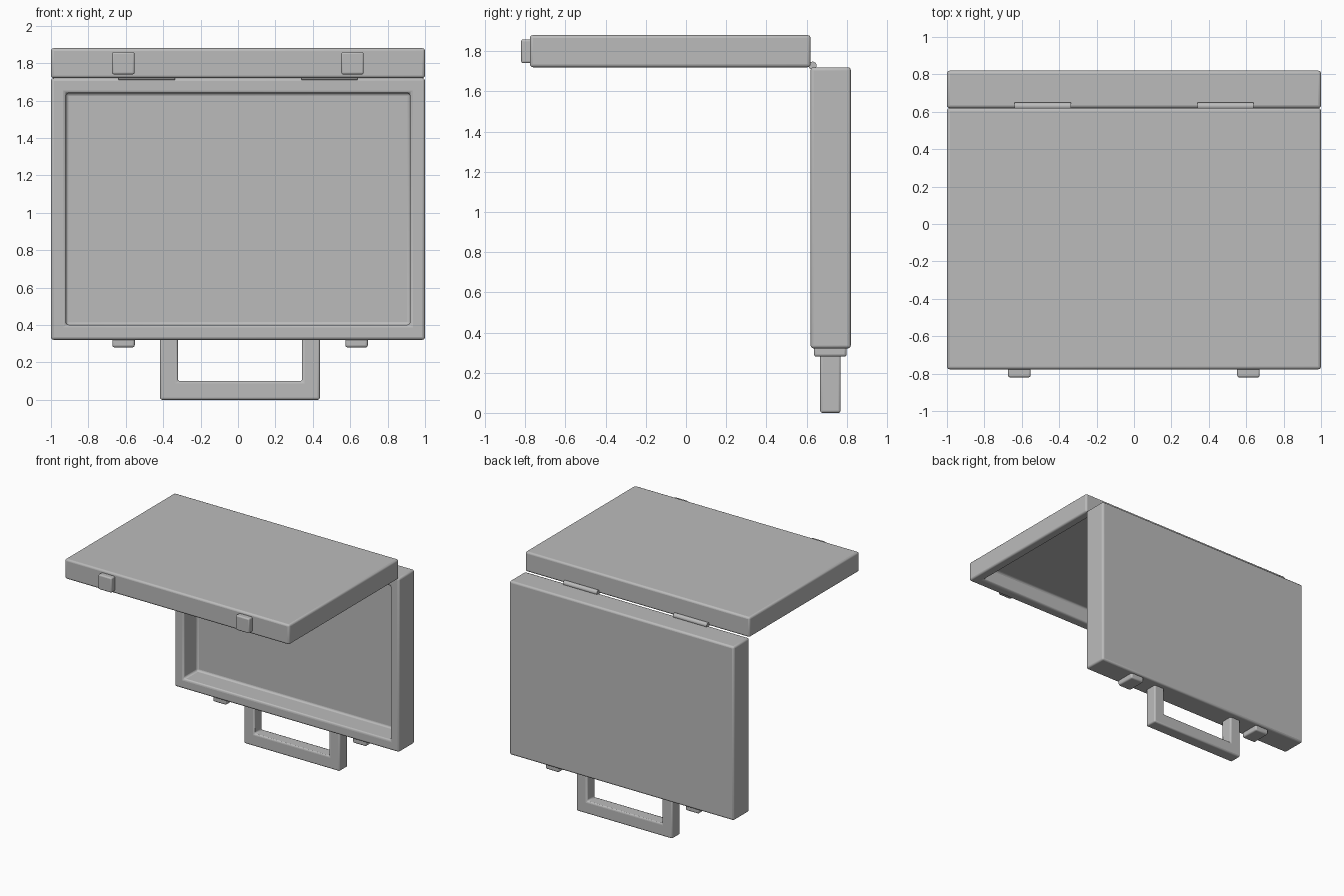
import bpy, bmesh, math
from mathutils import Vector

if "Cube" in bpy.data.objects:
    bpy.data.objects.remove(bpy.data.objects["Cube"])

grey = bpy.data.materials.new("dark_grey")
grey.diffuse_color = (0.5, 0.5, 0.5, 1)
grey.use_nodes = True
grey.node_tree.nodes["Principled BSDF"].inputs["Base Color"].default_value = grey.diffuse_color


def finish(name, bm, bevel, segments=3):
    bmesh.ops.recalc_face_normals(bm, faces=bm.faces[:])
    me = bpy.data.meshes.new(name)
    bm.to_mesh(me)
    bm.free()
    me.materials.append(grey)
    ob = bpy.data.objects.new(name, me)
    bpy.context.collection.objects.link(ob)
    if bevel:
        m = ob.modifiers.new("bevel", 'BEVEL')
        m.width, m.segments, m.limit_method = bevel, segments, 'ANGLE'
    bpy.ops.object.select_all(action='DESELECT')
    ob.select_set(True)
    bpy.context.view_layer.objects.active = ob
    bpy.ops.object.shade_smooth_by_angle(angle=math.radians(35))
    return ob


def box_mesh(lo, hi):
    lo, hi = Vector(lo), Vector(hi)
    bm = bmesh.new()
    bmesh.ops.create_cube(bm, size=1)
    for v in bm.verts:
        v.co = (lo + hi) / 2 + v.co * (hi - lo)
    return bm


def tray(name, lo, hi, opening, depth, rim=0.08):
    bm = box_mesh(lo, hi)
    bm.normal_update()
    n = Vector(opening)
    face = max(bm.faces, key=lambda f: f.normal.dot(n))
    bmesh.ops.inset_region(bm, faces=[face], thickness=rim, use_even_offset=True)
    new = bmesh.ops.extrude_discrete_faces(bm, faces=[face])["faces"][0]
    bmesh.ops.translate(bm, verts=new.verts, vec=-n * depth)
    return finish(name, bm, 0.015)


# Case halves: upright base and lid swung out level
tray("base_tray", (-1, 0.62, 0.321), (1, 0.82, 1.72), (0, -1, 0), 0.175)
tray("lid_tray", (-1, -0.777, 1.72), (1, 0.62, 1.88), (0, 0, -1), 0.13)

# Latches on the base's lower edge and the lid's free edge
for side, xb, xl in (("left", -0.612, -0.613), ("right", 0.634, 0.612)):
    finish("base_latch_" + side,
           box_mesh((xb - 0.06, 0.637, 0.28), (xb + 0.06, 0.799, 0.34)), 0.012)
    finish("lid_latch_" + side,
           box_mesh((xl - 0.06, -0.82, 1.74), (xl + 0.06, -0.765, 1.859)), 0.01)

# Hinge barrels
for side, x in (("left", -0.488), ("right", 0.49)):
    bm = bmesh.new()
    bmesh.ops.create_cone(bm, cap_ends=True, segments=20, radius1=0.02,
                          radius2=0.02, depth=0.3)
    for v in bm.verts:
        v.co = Vector((x + v.co.z, 0.63 + v.co.x, 1.728 + v.co.y))
    finish("hinge_" + side, bm, 0)

# Carry handle: U profile (two legs and a grip) extruded through its thickness
outline = [(-0.417, 0.335), (-0.417, 0), (0.438, 0), (0.438, 0.335),
           (0.343, 0.335), (0.343, 0.1), (-0.322, 0.1), (-0.322, 0.335)]
bm = bmesh.new()
vs = [bm.verts.new((x, 0.667, z)) for x, z in outline]
quads = [bm.faces.new([vs[i] for i in q])
         for q in ((0, 1, 6, 7), (1, 2, 5, 6), (2, 3, 4, 5))]
ext = bmesh.ops.extrude_face_region(bm, geom=quads, use_keep_orig=True)["geom"]
bmesh.ops.translate(bm, vec=(0, 0.103, 0),
                    verts=[g for g in ext if isinstance(g, bmesh.types.BMVert)])
finish("carry_handle", bm, 0.012)
